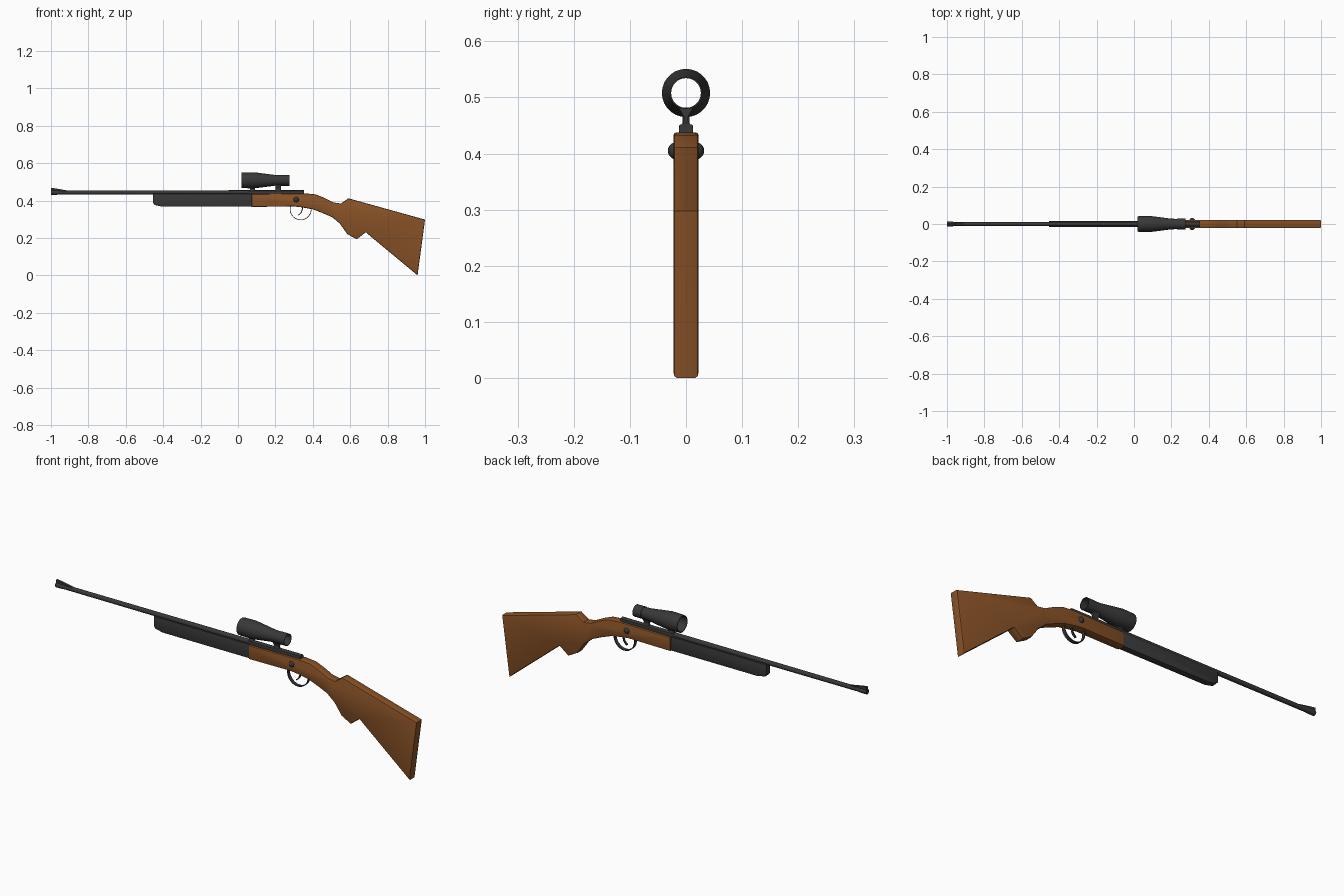
import bpy, bmesh
from math import sin, cos, pi, radians

if "Cube" in bpy.data.objects:
    bpy.data.objects.remove(bpy.data.objects["Cube"])


def material(name, rgb):
    m = bpy.data.materials.new(name)
    m.diffuse_color = (*rgb, 1)
    m.use_nodes = True
    m.node_tree.nodes["Principled BSDF"].inputs["Base Color"].default_value = m.diffuse_color
    return m


WOOD = material("walnut", (0.25, 0.085, 0.02))
METAL = material("dark_metal", (0.04, 0.04, 0.04))


def finish(name, bm, mat, angle=30):
    bmesh.ops.recalc_face_normals(bm, faces=bm.faces)
    me = bpy.data.meshes.new(name)
    bm.to_mesh(me)
    bm.free()
    ob = bpy.data.objects.new(name, me)
    bpy.context.collection.objects.link(ob)
    me.materials.append(mat)
    bpy.ops.object.select_all(action='DESELECT')
    ob.select_set(True)
    bpy.context.view_layer.objects.active = ob
    bpy.ops.object.shade_smooth_by_angle(angle=radians(angle))
    return ob


def prism(name, profile, half, mat, bevel=0.0):
    """Side profile (x, z) extruded across y, with softened cap edges."""
    bm = bmesh.new()
    face = bm.faces.new([bm.verts.new((x, -half, z)) for x, z in profile])
    out = bmesh.ops.extrude_face_region(bm, geom=[face])
    for v in out['geom']:
        if isinstance(v, bmesh.types.BMVert):
            v.co.y = half
    if bevel:
        rim = [e for e in bm.edges if abs(e.verts[0].co.y - e.verts[1].co.y) < 1e-6]
        bmesh.ops.bevel(bm, geom=rim, offset=bevel, segments=2, profile=0.5,
                        affect='EDGES', clamp_overlap=True)
    return finish(name, bm, mat)


def lathe(name, profile, z0, mat, sides=24, closed=False):
    """(x, radius) profile spun around a line parallel to x at height z0."""
    bm = bmesh.new()
    rings = [[bm.verts.new((x, r * cos(2 * pi * i / sides), z0 + r * sin(2 * pi * i / sides)))
              for i in range(sides)] for x, r in profile]
    pairs = list(zip(rings, rings[1:] + rings[:1]))
    for a, b in pairs if closed else pairs[:-1]:
        for i in range(sides):
            j = (i + 1) % sides
            bm.faces.new((a[i], a[j], b[j], b[i]))
    if not closed:
        bm.faces.new(rings[0])
        bm.faces.new(rings[-1])
    return finish(name, bm, mat)


# Wooden stock with grip and butt
prism("stock", [
    (0.073, 0.366), (0.30, 0.368), (0.345, 0.363), (0.40, 0.353), (0.455, 0.332),
    (0.505, 0.31), (0.545, 0.276), (0.585, 0.22), (0.635, 0.193), (0.683, 0.23),
    (0.96, 0.0), (1.0, 0.298), (0.59, 0.412), (0.55, 0.384), (0.51, 0.39),
    (0.46, 0.415), (0.415, 0.433), (0.36, 0.438), (0.073, 0.434)], 0.0225, WOOD, 0.006)

# Dark forend under the barrel
prism("forend", [
    (-0.455, 0.437), (-0.455, 0.388), (-0.445, 0.376), (-0.405, 0.367),
    (0.076, 0.367), (0.076, 0.437)], 0.0165, METAL, 0.005)

# Barrel with a shallow bore, and the flat rib behind it
lathe("barrel", [(-0.97, 0.006), (-1.0, 0.006), (-1.0, 0.0125), (-0.975, 0.0125),
                 (-0.95, 0.011), (0.0, 0.012), (0.352, 0.0125)], 0.443, METAL, 16)
prism("receiver_top", [(0.06, 0.43), (0.352, 0.43), (0.352, 0.452), (0.06, 0.452)],
      0.0125, METAL, 0.003)
prism("front_sight", [(-1.0, 0.448), (-1.0, 0.468), (-0.975, 0.465), (-0.91, 0.453),
                      (-0.91, 0.446)], 0.006, METAL)

# Hollow scope tube
lathe("scope", [
    (0.02, 0.041), (0.03, 0.042), (0.085, 0.043), (0.11, 0.040), (0.20, 0.0285),
    (0.23, 0.0275), (0.231, 0.029), (0.275, 0.029), (0.275, 0.0265),
    (0.20, 0.0265), (0.10, 0.035), (0.02, 0.037)], 0.508, METAL, 28, closed=True)

# Scope mounts: narrow post widening into a saddle
for label, x0, x1, top in (("front", 0.063, 0.09, 0.471), ("rear", 0.20, 0.23, 0.482)):
    bm = bmesh.new()
    levels = [(0.45, 0.008), (0.458, 0.004), (0.466, 0.004), (top, 0.013)]
    outline = [(-w, z) for z, w in levels] + [(w, z) for z, w in reversed(levels)]
    a = [bm.verts.new((x0, y, z)) for y, z in outline]
    b = [bm.verts.new((x1, y, z)) for y, z in outline]
    bm.faces.new(a)
    bm.faces.new(b)
    for i in range(len(a)):
        j = (i + 1) % len(a)
        bm.faces.new((a[i], a[j], b[j], b[i]))
    finish(f"{label}_scope_mount", bm, METAL)

# Trigger guard band and curved trigger
def arc(r, a0, a1, cx, cz, n):
    return [(cx + r * cos(radians(a0 + (a1 - a0) * i / n)),
             cz + r * sin(radians(a0 + (a1 - a0) * i / n))) for i in range(n + 1)]

prism("trigger_guard", arc(0.058, 165, 375, 0.335, 0.353, 24)
      + arc(0.0545, 375, 165, 0.335, 0.353, 24), 0.009, METAL)
prism("trigger", arc(0.045, 20, -60, 0.302, 0.36, 8)
      + arc(0.040, -60, 20, 0.302, 0.36, 8), 0.005, METAL)

# Domed pins on both sides
for side, name in ((-1, "left_pin"), (1, "right_pin")):
    bm = bmesh.new()
    bmesh.ops.create_uvsphere(bm, u_segments=16, v_segments=10, radius=0.0155)
    bmesh.ops.translate(bm, verts=bm.verts, vec=(0.311, side * 0.017, 0.405))
    finish(name, bm, METAL, 40)
